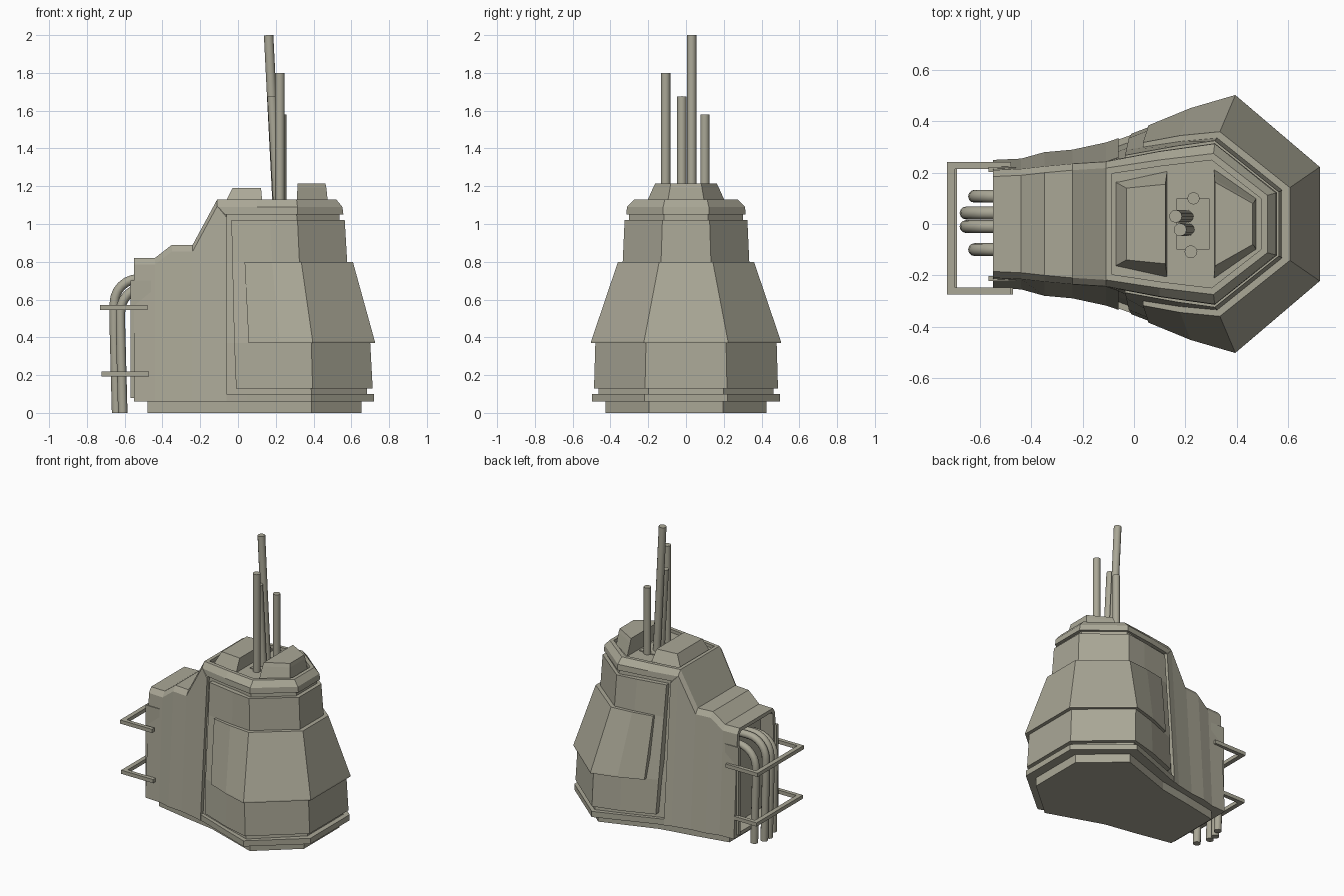
import bpy, bmesh, math
from mathutils import Vector

if "Cube" in bpy.data.objects:
    bpy.data.objects.remove(bpy.data.objects["Cube"])

mat = bpy.data.materials.new("olive_grey")
mat.diffuse_color = (0.40, 0.386, 0.305, 1)
mat.use_nodes = True
mat.node_tree.nodes["Principled BSDF"].inputs["Base Color"].default_value = mat.diffuse_color


def loft(name, rings, smooth=False, recess=None):
    """Skin closed rings of 3D points; recess = (cap direction, margin, depth)."""
    bm = bmesh.new()
    vs = [[bm.verts.new(p) for p in r] for r in rings]
    n = len(vs[0])
    for a, b in zip(vs, vs[1:]):
        for i in range(n):
            j = (i + 1) % n
            bm.faces.new((a[i], a[j], b[j], b[i]))
    bm.faces.new(vs[0][::-1])
    bm.faces.new(vs[-1])
    bmesh.ops.recalc_face_normals(bm, faces=bm.faces)
    if recess:
        d, margin, depth = Vector(recess[0]), recess[1], recess[2]
        face = max((f for f in bm.faces if len(f.verts) == n), key=lambda f: f.normal.dot(d))
        bmesh.ops.inset_region(bm, faces=[face], thickness=margin, use_even_offset=True)
        ext = bmesh.ops.extrude_discrete_faces(bm, faces=[face])["faces"]
        bmesh.ops.translate(bm, verts=ext[0].verts, vec=-d * depth)
    me = bpy.data.meshes.new(name)
    bm.to_mesh(me)
    bm.free()
    me.materials.append(mat)
    ob = bpy.data.objects.new(name, me)
    bpy.context.collection.objects.link(ob)
    if smooth:
        bpy.context.view_layer.objects.active = ob
        ob.select_set(True)
        bpy.ops.object.shade_smooth_by_angle(angle=math.radians(50))
        ob.select_set(False)
    return ob


def plan(name, levels, **kw):
    """Loft mirrored half outlines [(x, y)...] stacked at heights z."""
    rings = []
    for z, half in levels:
        rings.append([(x, y, z) for x, y in half] + [(x, -y, z) for x, y in reversed(half)])
    return loft(name, rings, **kw)


def box(name, x0, x1, y0, y1, z0, z1):
    loft(name, [[(x0, y0, z), (x1, y0, z), (x1, y1, z), (x0, y1, z)] for z in (z0, z1)])


def tube(name, pts, r, n=12):
    """Round tube along a path lying in an xz plane."""
    pts = [Vector(p) for p in pts]
    side = Vector((0, 1, 0))
    rings = []
    for i, p in enumerate(pts):
        t = (pts[min(i + 1, len(pts) - 1)] - pts[max(i - 1, 0)]).normalized()
        up = t.cross(side)
        rings.append([p + r * (math.cos(a) * side + math.sin(a) * up)
                      for a in (2 * math.pi * k / n for k in range(n))])
    loft(name, rings, smooth=True)


# Stepped tail hull: x, bottom half width, roof height, roof half width
stations = [(-.55, .25, .82, .185), (-.44, .255, .82, .19), (-.35, .28, .89, .20),
            (-.24, .29, .89, .21), (-.11, .318, 1.13, .218), (-.06, .335, 1.07, .235)]
rings = []
for x, wb, zt, wt in stations:
    half = [(wb, .06), (wt + .025, zt - .035), (wt, zt)]
    rings.append([(x, y, z) for y, z in half] + [(x, -y, z) for y, z in reversed(half)])
loft("tail_hull", rings, recess=((-1, 0, 0), .025, .1))

# Lips inside the rear opening
for s in (1, -1):
    box("rear_lip", -.568, -.46, s * .212 - .01, s * .212 + .01, .08, .70)

# Base plinth and flange
foot = [(-.48, .2), (-.23, .25), (0, .29), (.39, .425), (.655, .197)]
plan("plinth", [(0, foot), (.07, foot)])
flange = [(-.1, .315), (.05, .37), (.22, .435), (.39, .497), (.72, .22)]
plan("flange", [(.06, flange), (.1, flange)])

# Recessed core that shows in the grooves
plan("tower_core", [
    (.09, [(-.1, .29), (.2, .40), (.39, .465), (.685, .20)]),
    (.37, [(-.1, .27), (.2, .375), (.37, .445), (.66, .19)]),
    (.80, [(-.1, .245), (.18, .29), (.32, .31), (.55, .12)]),
    (1.07, [(-.1, .225), (.18, .27), (.31, .30), (.535, .115)])])

# Tower armour shell with skirt
plan("tower_shell", [
    (.13, [(-.01, .352), (.21, .437), (.395, .487), (.713, .217)]),
    (.37, [(-.02, .335), (.21, .425), (.388, .48), (.70, .212)]),
    (.80, [(-.03, .29), (.18, .322), (.325, .335), (.578, .132)]),
    (1.02, [(-.035, .268), (.17, .305), (.315, .325), (.565, .125)])])

# Sloping overhang plate around the tower
plan("overhang_plate", [
    (.37, [(.057, .385), (.22, .452), (.395, .503), (.725, .222)]),
    (.38, [(.056, .383), (.22, .45), (.395, .502), (.724, .222)]),
    (.80, [(.035, .318), (.18, .345), (.335, .36), (.608, .142)])])

# Roof cap with sunken deck
rim = [(-.11, .245), (.1, .285), (.315, .315), (.558, .122)]
plan("roof_cap", [
    (1.05, rim),
    (1.09, [(-.11, .243), (.1, .283), (.315, .313), (.553, .121)]),
    (1.13, [(-.11, .218), (.1, .25), (.31, .275), (.52, .112)])],
    recess=((0, 0, 1), .025, .022))

# Roof housings and mast plate
plan("rear_housing", [(1.10, [(-.075, .165), (.13, .21)]),
                      (1.19, [(-.03, .14), (.122, .155)])])
plan("front_housing", [(1.10, [(.312, .215), (.477, .10)]),
                       (1.19, [(.314, .175), (.468, .085)]),
                       (1.215, [(.316, .163), (.463, .08)])])
box("mast_plate", .165, .295, -.1, .1, 1.10, 1.114)

# Masts: y, foot x, top x, top z, radius
for y, x0, x1, z, r in ((-.108, .222, .222, 1.80, .025), (-.022, .212, .18, 1.675, .025),
                        (.03, .208, .162, 2.0, .025), (.1, .232, .232, 1.58, .024)):
    tube("mast", [(x0, y, 1.09), (x1, y, z)], r)

# Bent exhaust pipes at the rear
for y, x, top in ((.108, -.622, .665), (.043, -.655, .71), (-.01, -.655, .71), (-.1, -.622, .665)):
    r = .13
    path = [(x + .012, y, 0), (x, y, .45)]
    path += [(x + r - r * math.cos(a), y, top - r + r * math.sin(a))
             for a in (math.pi / 2 * k / 6 for k in range(7))]
    path.append((-.46, y, top))
    tube("exhaust_pipe", path, .025)

# U-shaped guard rails around the pipes
u = [(-.48, .242), (-.73, .242), (-.73, -.275), (-.48, -.275),
     (-.48, -.247), (-.698, -.247), (-.698, .214), (-.48, .214)]
for z, shift in ((.558, 0), (.205, .008)):
    loft("guard_rail", [[(x + shift, y, z + d) for x, y in u] for d in (-.013, .013)])
